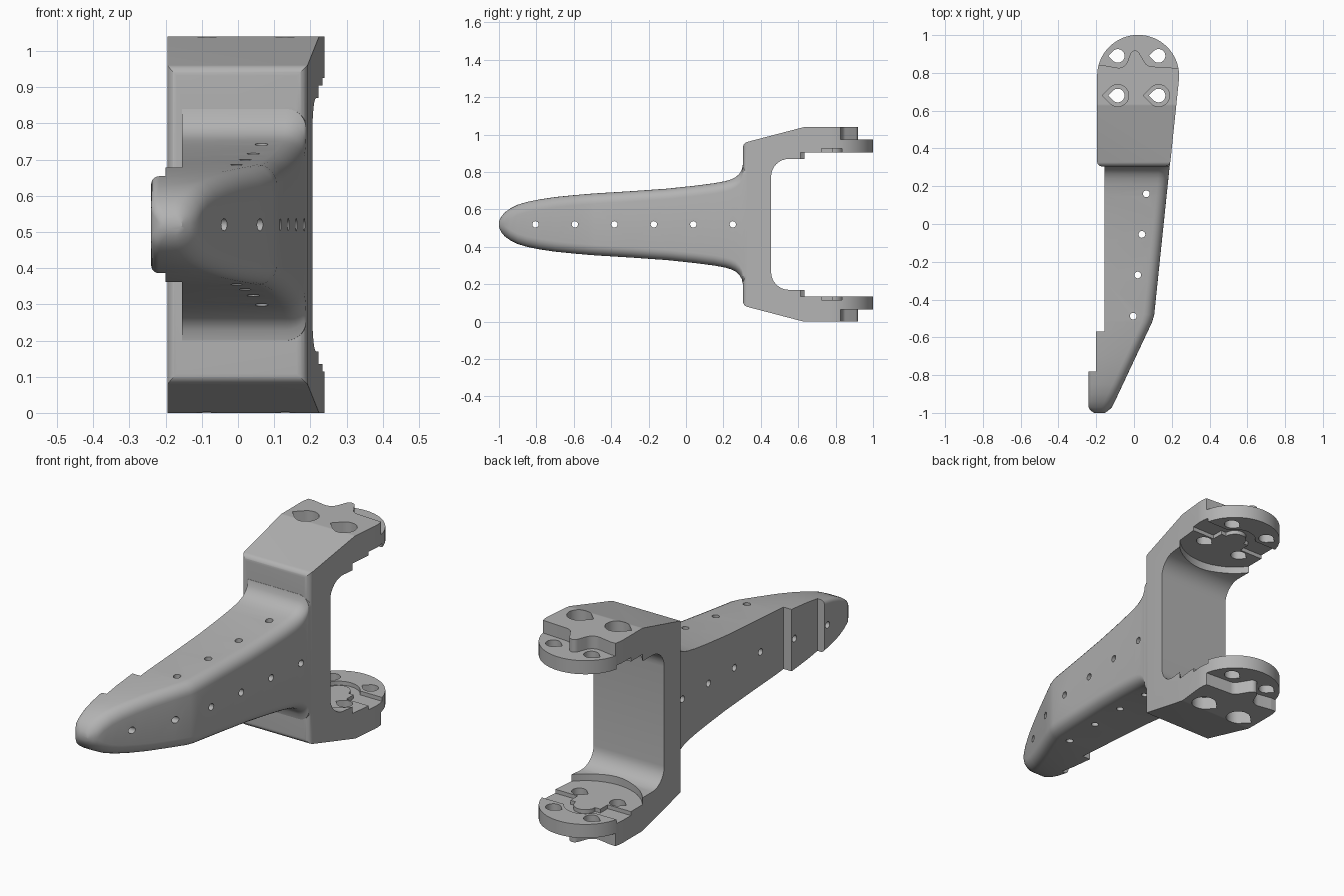
import bpy, bmesh, math
from mathutils import Vector

if "Cube" in bpy.data.objects:
    bpy.data.objects.remove(bpy.data.objects["Cube"])

MID = 0.52                 # height of the symmetry plane
CX, CY, R = 0.022, 0.784, 0.217   # round mounting pad

grey = bpy.data.materials.new("plain grey")
grey.use_nodes = True
grey.diffuse_color = (0.45, 0.45, 0.45, 1)
grey.node_tree.nodes["Principled BSDF"].inputs["Base Color"].default_value = (0.45, 0.45, 0.45, 1)


def make(name, bm):
    bmesh.ops.recalc_face_normals(bm, faces=bm.faces)
    me = bpy.data.meshes.new(name)
    bm.to_mesh(me)
    bm.free()
    me.materials.append(grey)
    ob = bpy.data.objects.new(name, me)
    bpy.context.collection.objects.link(ob)
    return ob


def rounded(pts, steps=8):
    """Replace each (a, b, radius) corner by an arc."""
    out = []
    for i, (a, b, *r) in enumerate(pts):
        p = Vector((a, b))
        if not r:
            out.append(p)
            continue
        u = (Vector(pts[i - 1][:2]) - p).normalized()
        v = (Vector(pts[(i + 1) % len(pts)][:2]) - p).normalized()
        half = u.angle(v) / 2
        c = p + (u + v).normalized() * r[0] / math.sin(half)
        s, e = (p + w * r[0] / math.tan(half) - c for w in (u, v))
        sweep = s.angle_signed(e)
        for k in range(steps + 1):
            t = -sweep * k / steps
            out.append(c + Vector((s.x * math.cos(t) - s.y * math.sin(t),
                                   s.x * math.sin(t) + s.y * math.cos(t))))
    return out


def prism(name, pts, axis, lo, hi):
    bm = bmesh.new()
    rings = []
    for h in (lo, hi):
        rings.append([bm.verts.new((h, p[0], p[1]) if axis == "X" else (p[0], p[1], h)) for p in pts])
    n = len(pts)
    for i in range(n):
        j = (i + 1) % n
        bm.faces.new((rings[0][i], rings[0][j], rings[1][j], rings[1][i]))
    bm.faces.new(rings[0])
    bm.faces.new(rings[1])
    return make(name, bm)


def arc(x, y, r, a0, a1, n):
    ang = [math.radians(a0 + (a1 - a0) * i / n) for i in range(n + 1)]
    return [(x + r * math.cos(a), y + r * math.sin(a)) for a in ang]


def circle(x, y, r, n):
    return arc(x, y, r, 0, 360, n)[:-1]


def teardrop(x, y, r):
    return arc(x, y, r, -135, 135, 24) + [(x - r * math.sqrt(2), y)]


def boolean(target, tool, op="DIFFERENCE"):
    m = target.modifiers.new("bool", "BOOLEAN")
    m.operation, m.object, m.solver = op, tool, "EXACT"
    bpy.context.view_layer.objects.active = target
    bpy.ops.object.modifier_apply(modifier=m.name)
    bpy.data.objects.remove(tool)


def box(x0, x1, y0, y1, z0, z1):
    return prism("cutter", [(x0, y0), (x1, y0), (x1, y1), (x0, y1)], "Z", z0, z1)


# Fork: side profile crossed with the plan outline
upper = [(0.305, 0.435, 0.03), (0.63, 0.52, 0.04), (1.05, 0.52), (1.05, 0.385),
         (0.64, 0.385), (0.64, 0.35), (0.455, 0.35, 0.095)]
side = [(p[0], MID + p[1], *p[2:]) for p in upper]
side += [(p[0], MID - p[1], *p[2:]) for p in reversed(upper)]
fork = prism("bracket", rounded(side), "X", -0.4, 0.4)
plan = [(-0.195, 0.305, 0.025), (0.19, 0.305, 0.03)] + arc(CX, CY, R, -4, 180, 40)
boolean(fork, prism("cutter", rounded(plan), "Z", -0.1, 1.2), "INTERSECT")

# Pad details, repeated on both arms
wave = [(-0.4, 0.84), (-0.16, 0.84, 0.03), (-0.05, 0.82, 0.05), (0.0, 0.95, 0.025),
        (0.07, 0.835, 0.04), (0.4, 0.815), (0.4, 1.2), (-0.4, 1.2)]
for s in (1, -1):
    def span(a, b):
        return sorted((MID + s * a, MID + s * b))
    boolean(fork, prism("cutter", rounded(wave), "Z", *span(0.455, 0.6)))
    boolean(fork, prism("cutter", circle(CX, CY, 0.265, 48), "Z", *span(0.3, 0.385)))
    # locating groove with an arc around the pivot
    for x0, x1 in ((-0.3, CX - 0.085), (CX + 0.085, 0.3)):
        boolean(fork, box(x0, x1, 0.725, 0.835, *span(0.3, 0.405)))
    ring = arc(CX, CY, 0.1, 0, 180, 20) + arc(CX, CY, 0.055, 180, 0, 20)
    boolean(fork, prism("cutter", ring, "Z", *span(0.3, 0.405)))
    # screw holes, the front pair countersunk
    for x in (CX - 0.108, CX + 0.108):
        for y in (0.68, 0.89):
            boolean(fork, prism("cutter", teardrop(x, y, 0.036), "Z", *span(0.3, 0.6)))
        boolean(fork, prism("cutter", teardrop(x, 0.68, 0.058), "Z", *span(0.455, 0.6)))

# Boom: rounded sections lofted along y, (y, half height)
stations = [(-1, 0.012), (-0.995, 0.028), (-0.985, 0.045), (-0.97, 0.063), (-0.94, 0.085),
            (-0.9, 0.105), (-0.85, 0.12), (-0.78, 0.134), (-0.7, 0.146), (-0.6, 0.156),
            (-0.52, 0.163), (-0.48, 0.166), (-0.3, 0.177), (-0.1, 0.191), (0.05, 0.207),
            (0.15, 0.22), (0.21, 0.231), (0.24, 0.24), (0.265, 0.252), (0.285, 0.27),
            (0.298, 0.292), (0.304, 0.32), (0.34, 0.325)]


def right_edge(y):
    taper = 0.105 + (y + 0.5) * 0.47
    slope = 0.105 + (y + 0.5) * 0.104
    nose = 0.025 * max(0, 1 - (y + 1) / 0.04) ** 2
    return min(taper, slope) - nose


bm = bmesh.new()
rings = []
for y, h in stations:
    xr = right_edge(y)
    xl = -0.24 + 0.03 * max(0, 1 - (y + 1) / 0.03) ** 2
    rr, rl = min(0.055, h * 0.9, (xr - xl) * 0.6), min(0.022, h * 0.9)
    sec = rounded([(xl, MID - h, rl), (xr, MID - h, rr), (xr, MID + h, rr), (xl, MID + h, rl)], 6)
    rings.append([bm.verts.new((p.x, y, p.y)) for p in sec])
n = len(rings[0])
for a, b in zip(rings, rings[1:]):
    for i in range(n):
        bm.faces.new((a[i], a[(i + 1) % n], b[(i + 1) % n], b[i]))
bm.faces.new(rings[0])
bm.faces.new(rings[-1])
boom = make("boom", bm)

# Two ledges on the flat side
boolean(boom, box(-0.4, -0.2, -0.78, 0.5, -0.2, 1.2))
boolean(boom, box(-0.4, -0.155, -0.57, 0.5, -0.2, 1.2))
boolean(fork, boom, "UNION")

# Small through holes along the boom, sideways and vertical
for i in range(6):
    boolean(fork, prism("cutter", circle(-0.805 + 0.211 * i, MID, 0.017, 16), "X", -0.5, 0.5))
for x, y in ((0.065, 0.16), (0.042, -0.055), (0.02, -0.27), (-0.004, -0.488)):
    boolean(fork, prism("cutter", circle(x, y, 0.018, 16), "Z", -0.2, 1.2))

bpy.ops.object.select_all(action="DESELECT")
fork.select_set(True)
bpy.context.view_layer.objects.active = fork
bpy.ops.object.shade_smooth_by_angle(angle=math.radians(28))
